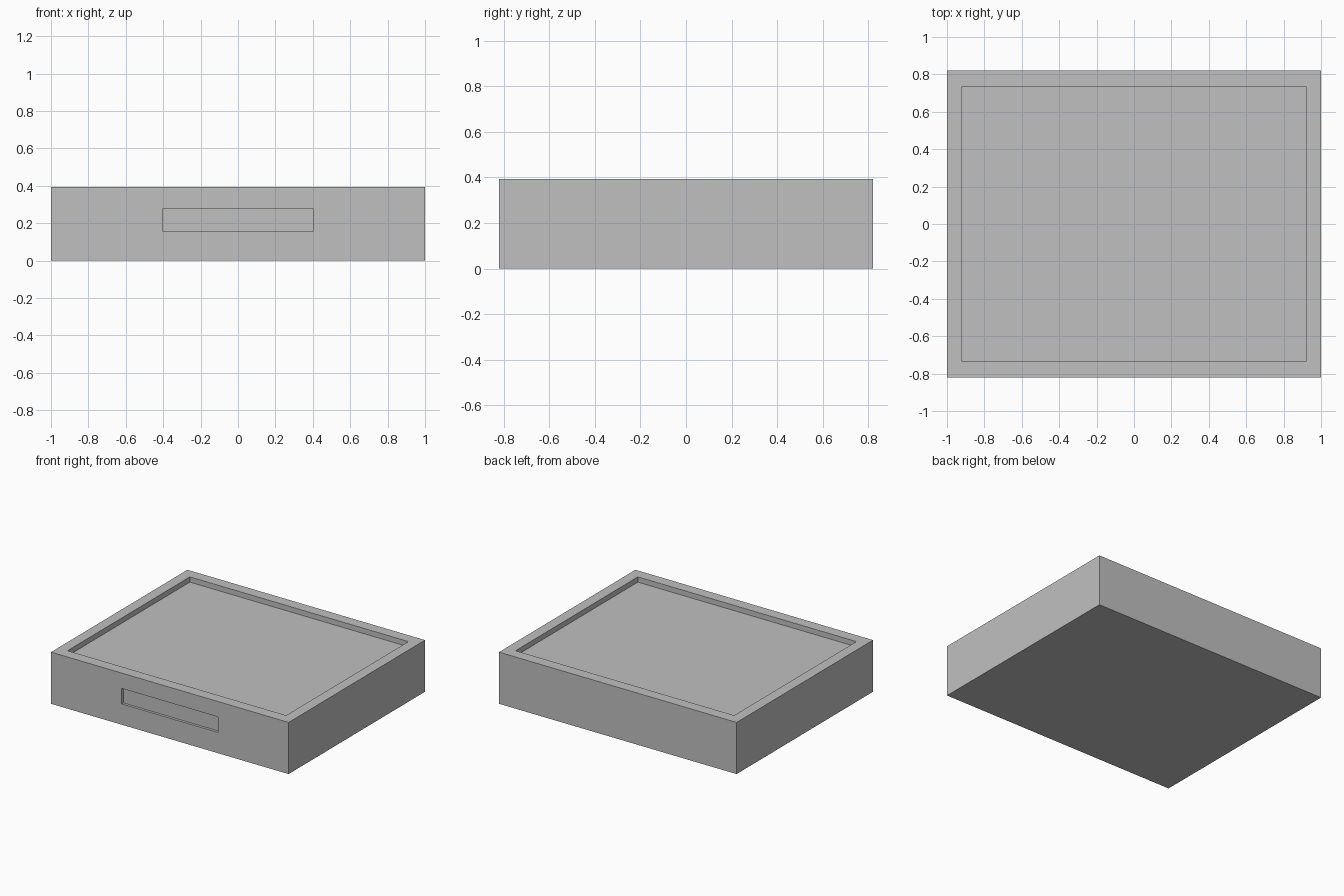
import bpy
import bmesh
from mathutils import Vector

cube = bpy.data.objects.get("Cube")
if cube:
    bpy.data.objects.remove(cube, do_unlink=True)

WIDTH, DEPTH, HEIGHT = 2.0, 1.64, 0.393

# Single grey material
grey = bpy.data.materials.new("plain grey")
grey.use_nodes = True
colour = (0.53, 0.53, 0.53, 1.0)
grey.diffuse_color = colour
grey.node_tree.nodes["Principled BSDF"].inputs["Base Color"].default_value = colour


def box(name, size, centre):
    """Axis-aligned box object with flat faces."""
    bm = bmesh.new()
    bmesh.ops.create_cube(bm, size=1)
    bmesh.ops.scale(bm, vec=Vector(size), verts=bm.verts)
    bmesh.ops.translate(bm, vec=Vector(centre), verts=bm.verts)
    mesh = bpy.data.meshes.new(name)
    bm.to_mesh(mesh)
    bm.free()
    mesh.materials.append(grey)
    obj = bpy.data.objects.new(name, mesh)
    bpy.context.collection.objects.link(obj)
    return obj


def carve(target, name, size, centre):
    """Cut a box-shaped recess out of the target."""
    cutter = box(name, size, centre)
    cutter.hide_render = True
    cutter.hide_set(True)
    cutter.display_type = 'WIRE'
    mod = target.modifiers.new(name, 'BOOLEAN')
    mod.operation = 'DIFFERENCE'
    mod.solver = 'EXACT'
    mod.object = cutter
    bpy.context.view_layer.objects.active = target
    bpy.ops.object.modifier_apply(modifier=mod.name)
    bpy.data.objects.remove(cutter, do_unlink=True)


# Solid block
body = box("tray_body", (WIDTH, DEPTH, HEIGHT), (0, 0, HEIGHT / 2))

# Shallow recess in the top, leaving a raised rim
carve(body, "top_recess", (1.84, 1.47, 0.08), (0, 0, HEIGHT))

# Shallow slot in the front
carve(body, "front_slot", (0.81, 0.04, 0.118), (0, -DEPTH / 2, 0.217))
